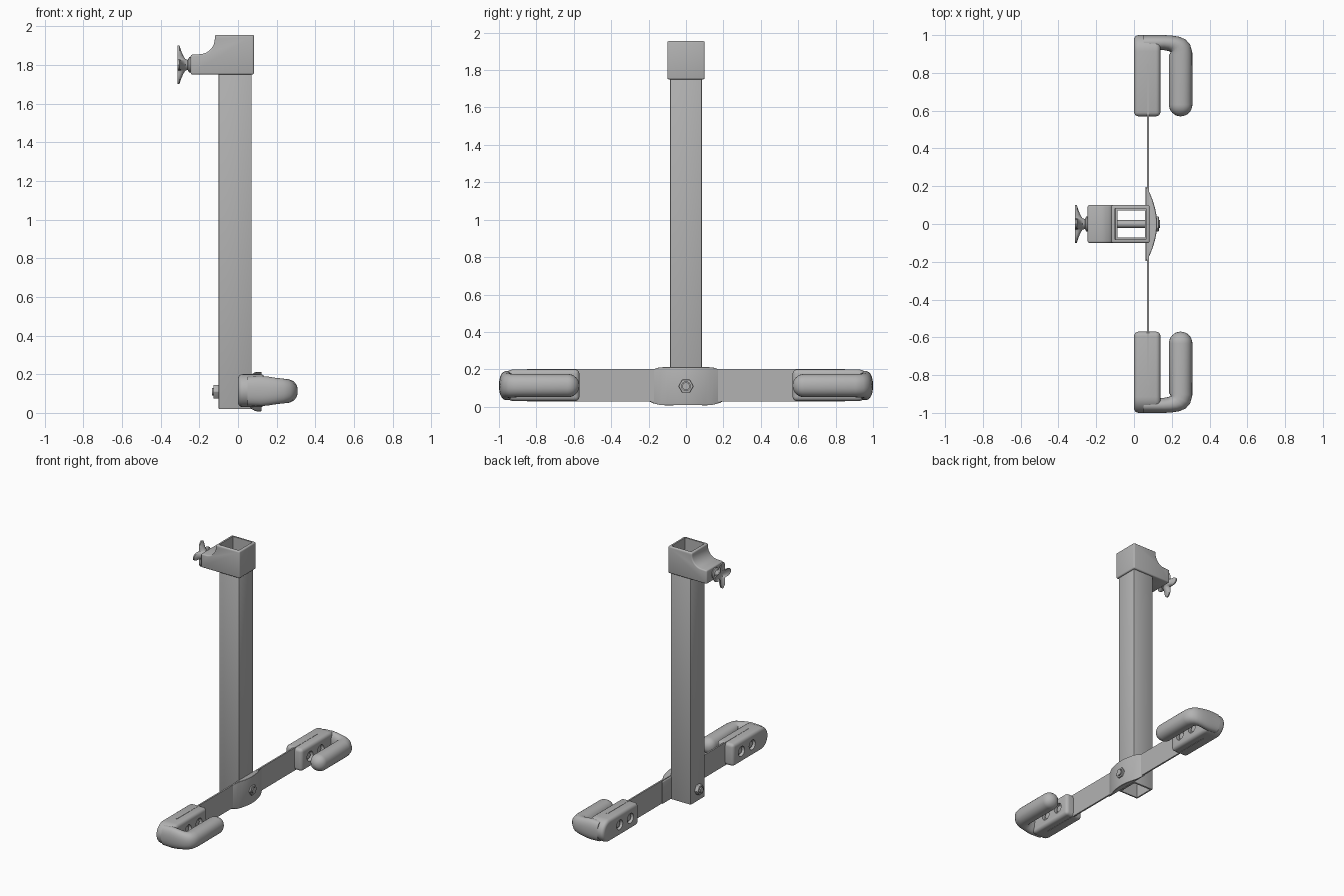
import bpy, bmesh, math
from mathutils import Vector

old = bpy.data.objects.get("Cube")
if old:
    bpy.data.objects.remove(old, do_unlink=True)

grey = bpy.data.materials.new("mid grey")
grey.use_nodes = True
grey.diffuse_color = (0.45, 0.45, 0.45, 1)
grey.node_tree.nodes["Principled BSDF"].inputs["Base Color"].default_value = (0.45, 0.45, 0.45, 1)


def loft(name, rings):
    """Skin a list of point rings and cap both ends."""
    bm = bmesh.new()
    loops = [[bm.verts.new(p) for p in ring] for ring in rings]
    n = len(loops[0])
    for a, b in zip(loops, loops[1:]):
        for i in range(n):
            bm.faces.new((a[i], a[(i + 1) % n], b[(i + 1) % n], b[i]))
    bm.faces.new(loops[0])
    bm.faces.new(loops[-1])
    bmesh.ops.recalc_face_normals(bm, faces=bm.faces)
    mesh = bpy.data.meshes.new(name)
    bm.to_mesh(mesh)
    bm.free()
    ob = bpy.data.objects.new(name, mesh)
    bpy.context.collection.objects.link(ob)
    mesh.materials.append(grey)
    return ob


def box(name, x, y, z):
    return loft(name, [[(u, y[0], h), (u, y[1], h), (u, y[1], k), (u, y[0], k)]
                       for u, h, k in ((x[0], z[0], z[1]), (x[1], z[0], z[1]))])


def circle(n, r, x, y, z, turn=0):
    return [(x, y + r * math.cos(turn + math.tau * i / n), z + r * math.sin(turn + math.tau * i / n))
            for i in range(n)]


def rod(name, n, r, x0, x1, y, z):
    return loft(name, [circle(n, r, x0, y, z), circle(n, r, x1, y, z)])


def finish(ob, bevel=0, cutters=(), segments=3):
    """Round the edges, cut the holes and smooth the result."""
    bpy.ops.object.select_all(action="DESELECT")
    bpy.context.view_layer.objects.active = ob
    ob.select_set(True)
    if bevel:
        mod = ob.modifiers.new("round", "BEVEL")
        mod.width, mod.segments, mod.limit_method = bevel, segments, "ANGLE"
        mod.angle_limit = math.radians(40)
        bpy.ops.object.modifier_apply(modifier=mod.name)
    for c in cutters:
        c.hide_render = True
        mod = ob.modifiers.new("cut", "BOOLEAN")
        mod.operation, mod.solver, mod.object = "DIFFERENCE", "EXACT", c
        bpy.ops.object.modifier_apply(modifier=mod.name)
    for c in cutters:
        bpy.data.objects.remove(c, do_unlink=True)
    bpy.ops.object.shade_smooth_by_angle(angle=math.radians(35))


# Hollow square post
finish(box("post", (-0.10, 0.07), (-0.085, 0.085), (0.02, 1.80)), 0.004,
       [box("post_bore", (-0.087, 0.057), (-0.072, 0.072), (-0.1, 2))], 2)

# Top sleeve with a side arm blended by a concave fillet
fillet = [(-0.20 + 0.08 * math.sin(a), 1.935 - 0.08 * math.cos(a))
          for a in (math.pi / 2 * i / 10 for i in range(11))]
outline = [(-0.245, 1.75), (-0.245, 1.853)] + fillet + [(-0.12, 1.955), (0.083, 1.955), (0.083, 1.75)]
sleeve = loft("top_sleeve", [[(x, y, z) for x, z in outline] for y in (-0.1, 0.1)])
finish(sleeve, 0.009, [box("sleeve_bore", (-0.101, 0.064), (-0.082, 0.082), (1.7, 2))])

# Four-winged clamp knob on the arm
profile = [(-0.24, 0.04, 0), (-0.253, 0.04, 0), (-0.26, 0.026, 0), (-0.272, 0.03, 0),
           (-0.282, 0.045, 0.2), (-0.293, 0.07, 0.45), (-0.303, 0.1, 0.6),
           (-0.312, 0.1, 0.6), (-0.303, 0.07, 0.45), (-0.294, 0.04, 0.2), (-0.29, 0.015, 0)]
rings = []
for x, r, lobe in profile:
    ring = []
    for i in range(48):
        a = math.tau * i / 48
        k = r * (1 - lobe * (0.5 - 0.5 * math.cos(4 * a)))
        ring.append((x, k * math.cos(a), 1.80 + k * math.sin(a)))
    rings.append(ring)
finish(loft("clamp_knob", rings))

# Thin cross bar
finish(box("cross_bar", (0.068, 0.08), (-0.85, 0.85), (0.028, 0.202)))

# Bowed saddle plate, narrower at its ends
arc = [(0.066 + 0.056 * math.cos(math.pi / 2 * t) ** 0.9, 0.2 * t)
       for t in (i / 12 for i in range(-11, 12))]
arc = [(0.062, -0.2)] + arc + [(0.062, 0.2)]


def saddle_ring(side):
    return [(x, y, 0.11 + side * (0.104 - 0.02 * max(0, (abs(y) - 0.14) / 0.06))) for x, y in arc]


finish(loft("saddle_plate", [saddle_ring(-1), saddle_ring(1)]), 0.006)

# Through bolt with a head and nut
finish(rod("through_bolt", 20, 0.02, -0.135, 0.137, 0, 0.11))
for name, x0, x1 in (("bolt_nut", -0.128, -0.098), ("bolt_head", 0.115, 0.132)):
    finish(rod(name, 6, 0.04, x0, x1, 0, 0.11), 0.003,
           [rod("nut_bore", 20, 0.024, x0 - 0.1, x1 + 0.1, 0, 0.11)])


def prong_ring(x, y, angle, wide, high, s):
    """Rounded section across a path heading at the given angle in plan."""
    across = Vector((-math.sin(angle), math.cos(angle), 0))
    ring = []
    for i in range(28):
        a = math.tau * i / 28
        c, d = (math.copysign(abs(f(a)) ** 0.9, f(a)) for f in (math.cos, math.sin))
        p = Vector((x, y, 0.113)) + across * wide * c
        ring.append((p.x, s * p.y, p.z + high * d))
    return ring


# Hooked grips, one at each end of the bar
for s, side in ((1, "back"), (-1, "front")):
    end = [(0.915 + 0.085 * math.cos(a), 0.115 + 0.085 * math.sin(a))
           for a in (math.pi * (i / 16 - 0.5) for i in range(17))]
    outline = [(0.57, 0.03)] + end + [(0.57, 0.20)]
    block = loft(side + "_grip_block", [[(x, s * y, z) for y, z in outline] for x in (0.0, 0.14)])
    bolts = (0.67, 0.80)
    cuts = [rod("recess", 24, 0.037, x0, x1, s * y, 0.115)
            for y in bolts for x0, x1 in ((-0.05, 0.025), (0.115, 0.2))]
    finish(block, 0.024, cuts, 4)
    for i, y in enumerate(bolts):
        finish(rod(f"{side}_grip_bolt_{i}", 6, 0.026, 0.012, 0.128, s * y, 0.115), 0.003)

    # Path turning from the block into the free prong
    path = [(0.05, 0.96, 0, 0.04, 0.074), (0.12, 0.96, 0, 0.04, 0.078),
            (0.16, 0.96, 0, 0.04, 0.074), (0.19, 0.957, -15, 0.042, 0.069),
            (0.215, 0.952, -32, 0.046, 0.066), (0.233, 0.942, -48, 0.053, 0.064),
            (0.243, 0.925, -65, 0.06, 0.063), (0.247, 0.90, -85, 0.062, 0.062)]
    rings = [prong_ring(x, y, math.radians(a), w, h, s) for x, y, a, w, h in path]
    for i in range(9):
        a = math.pi / 2 * i / 8 * 0.97
        r = 0.062 * math.cos(a)
        rings.append(prong_ring(0.247, 0.632 - 0.062 * math.sin(a), -math.pi / 2, r, r, s))
    finish(loft(side + "_grip_prong", rings))
